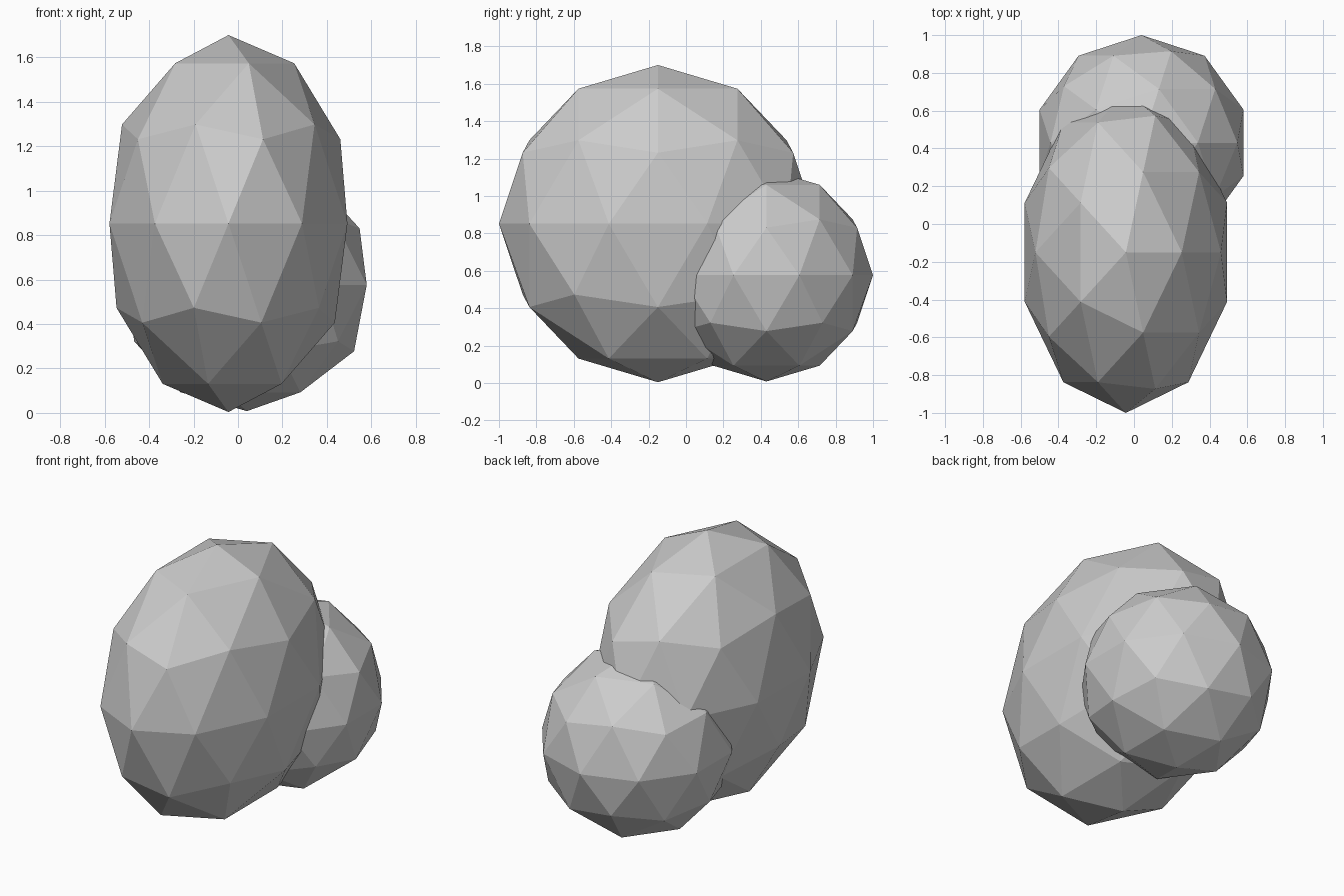
import bpy

if "Cube" in bpy.data.objects:
    bpy.data.objects.remove(bpy.data.objects["Cube"])


def boulder(name, location, scale):
    """Flat-shaded low-poly icosphere stretched into a boulder."""
    bpy.ops.mesh.primitive_ico_sphere_add(subdivisions=2, radius=1, location=location)
    ob = bpy.context.object
    ob.name = name
    ob.scale = scale
    bpy.ops.object.transform_apply(location=False, rotation=False, scale=True)
    bpy.ops.object.shade_flat()
    return ob


# Tall front boulder, narrow from side to side
boulder("large_boulder", (-0.043, -0.15, 0.852), (0.563, 0.85, 0.848))

# Smaller round boulder overlapping it at the back
boulder("small_boulder", (0.04, 0.43, 0.576), (0.567, 0.57, 0.568))
